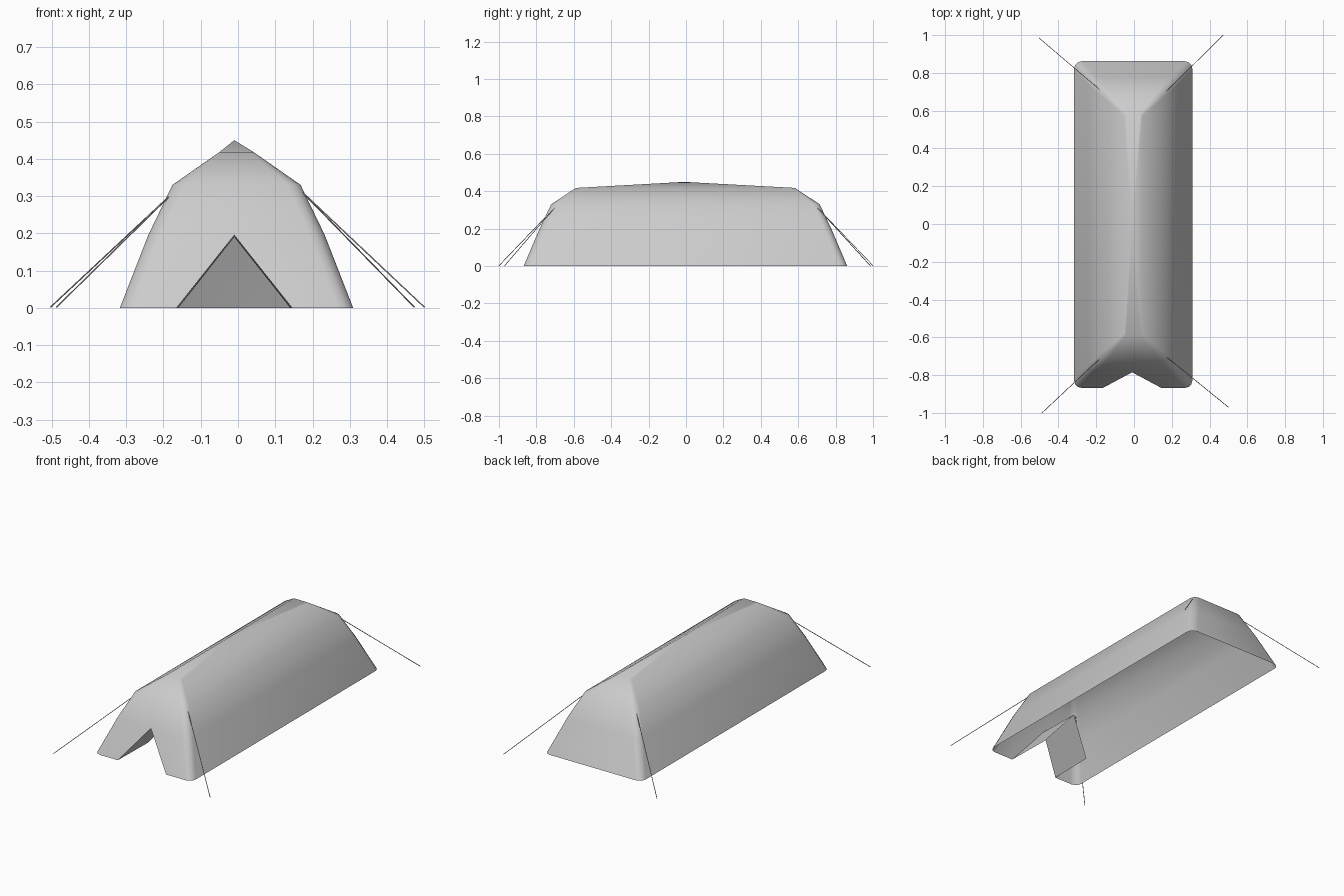
import bpy, bmesh, math
from mathutils import Vector

if "Cube" in bpy.data.objects:
    bpy.data.objects.remove(bpy.data.objects["Cube"])

CX, CY, RIDGE_X = -0.004, -0.003, -0.01


def ring(hx, hy, r, z, door, n=3):
    """Rounded rectangle, starting and ending at the two door points on the front edge."""
    pts = [Vector((RIDGE_X + door, CY - hy, z))]
    for sx, sy, a0 in ((1, -1, -90), (1, 1, 0), (-1, 1, 90), (-1, -1, 180)):
        for i in range(n + 1):
            a = math.radians(a0 + 90 * i / n)
            pts.append(Vector((CX + sx * (hx - r) + r * math.cos(a),
                               CY + sy * (hy - r) + r * math.sin(a), z)))
    pts.append(Vector((RIDGE_X - door, CY - hy, z)))
    return pts


# Tent shell: lofted rings, open floor, door gap in the lowest front panel
bm = bmesh.new()
levels = [(0.313, 0.865, 0.04, 0.0, 0.155),
          (0.237, 0.782, 0.04, 0.195, 0.0),
          (0.172, 0.718, 0.035, 0.33, 0.0),
          (0.046, 0.585, 0.01, 0.418, 0.0)]
rings = [[bm.verts.new(p) for p in ring(*lv)] for lv in levels]
count = len(rings[0])
for lo, hi in zip(rings, rings[1:]):
    for i in range(count - 1):
        bm.faces.new((lo[i], lo[i + 1], hi[i + 1], hi[i]))

# Ridge peak
peak = bm.verts.new((RIDGE_X, -0.01, 0.45))
top = rings[-1]
for i in range(count - 1):
    bm.faces.new((top[i], top[i + 1], peak))
bmesh.ops.remove_doubles(bm, verts=bm.verts[:], dist=0.0005)
bmesh.ops.recalc_face_normals(bm, faces=bm.faces[:])
if sum(f.normal.z for f in bm.faces) < 0:
    bmesh.ops.reverse_faces(bm, faces=bm.faces[:])
mesh = bpy.data.meshes.new("tent_shell")
bm.to_mesh(mesh)
bm.free()
shell = bpy.data.objects.new("tent_shell", mesh)
bpy.context.collection.objects.link(shell)

# Door flaps folded straight back into the tent
for name, s in (("left_door_flap", -1), ("right_door_flap", 1)):
    y0, y1 = CY - 0.865, CY - 0.782
    verts = [(RIDGE_X + s * 0.155, y0, 0), (RIDGE_X + s * 0.15, y0 + 0.27, 0),
             (RIDGE_X, y1 + 0.26, 0.19), (RIDGE_X, y1, 0.195)]
    m = bpy.data.meshes.new(name)
    m.from_pydata(verts, [], [(0, 1, 2, 3) if s > 0 else (3, 2, 1, 0)])
    bpy.context.collection.objects.link(bpy.data.objects.new(name, m))

# Guy ropes from the eave corners to the ground
for name, x, y in (("front_left_rope", -0.487, -1.0), ("front_right_rope", 0.50, -0.97),
                   ("back_left_rope", -0.503, 0.985), ("back_right_rope", 0.473, 1.0)):
    a = Vector((math.copysign(0.168, x), math.copysign(0.70, y), 0.315))
    b = Vector((x, y, 0.002))
    bpy.ops.mesh.primitive_cylinder_add(vertices=6, radius=0.002, depth=(b - a).length,
                                        location=(a + b) / 2)
    rope = bpy.context.object
    rope.name = name
    rope.rotation_euler = (b - a).to_track_quat('Z', 'Y').to_euler()

# Smooth fabric shading
bpy.ops.object.select_all(action='DESELECT')
shell.select_set(True)
bpy.context.view_layer.objects.active = shell
bpy.ops.object.shade_smooth_by_angle(angle=math.radians(50))
